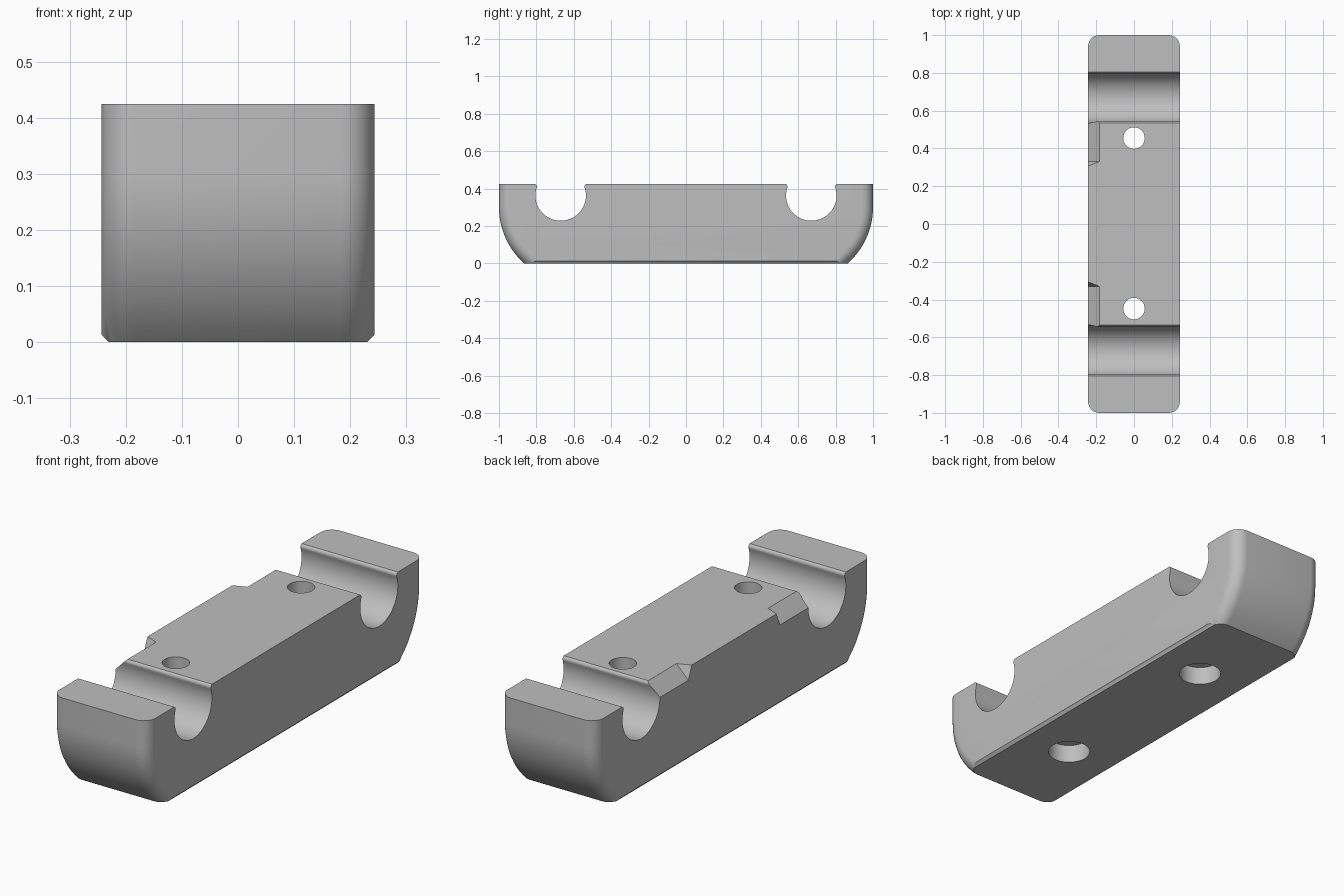
import bpy, bmesh
from math import sin, cos, pi, radians, sqrt
from mathutils import Vector

if "Cube" in bpy.data.objects:
    bpy.data.objects.remove(bpy.data.objects["Cube"])

HALF_W, HEIGHT = 0.243, 0.424
AXES = {"x": Vector((1, 0, 0)), "y": Vector((0, 1, 0))}

grey = bpy.data.materials.new("plain_grey")
grey.use_nodes = True
grey.diffuse_color = (0.52, 0.52, 0.52, 1)
grey.node_tree.nodes["Principled BSDF"].inputs["Base Color"].default_value = (0.52, 0.52, 0.52, 1)


def make_object(name, bm):
    bmesh.ops.recalc_face_normals(bm, faces=bm.faces)
    mesh = bpy.data.meshes.new(name)
    bm.to_mesh(mesh)
    bm.free()
    mesh.materials.append(grey)
    obj = bpy.data.objects.new(name, mesh)
    bpy.context.collection.objects.link(obj)
    return obj


def prism(points, axis, start, end):
    """Extrude a 2D profile (horizontal, z) along the x or y axis."""
    bm = bmesh.new()
    verts = [bm.verts.new((start, h, z) if axis == "x" else (h, start, z)) for h, z in points]
    face = bm.faces.new(verts)
    grown = bmesh.ops.extrude_face_region(bm, geom=[face])["geom"]
    moved = [g for g in grown if isinstance(g, bmesh.types.BMVert)]
    bmesh.ops.translate(bm, verts=moved, vec=AXES[axis] * (end - start))
    return bm


def cylinder(y, radius, low, high):
    bm = bmesh.new()
    bmesh.ops.create_cone(bm, cap_ends=True, segments=48, radius1=radius,
                          radius2=radius, depth=high - low)
    bmesh.ops.translate(bm, verts=bm.verts, vec=(0, y, (low + high) / 2))
    return bm


# Body: long block with ends that curve in towards the base
R, START = 0.40, 0.30
end_curve = []
for i in range(17):
    z = START * i / 16
    end_curve.append((1 - R + sqrt(R * R - (START - z) ** 2), z))
end_curve.append((1, HEIGHT))
profile = end_curve + [(-y, z) for y, z in reversed(end_curve)]
bm = prism(profile, "x", -HALF_W, HALF_W)

# Rounded side edges of both ends
bm.normal_update()
rims = [e for e in bm.edges
        if abs(e.verts[0].co.x - e.verts[1].co.x) < 1e-5
        and all(abs(v.co.y) > 0.8 for v in e.verts)
        and e.verts[0].co.y * e.verts[1].co.y > 0]
bmesh.ops.bevel(bm, geom=rims, offset=0.06, offset_type='OFFSET', segments=8,
                profile=0.5, affect='EDGES')
body = make_object("clamp_body", bm)

cutters = []

# Round cross slots with softened lips, and screw holes with counterbores
SLOT_R, SLOT_Z, LIP = 0.135, 0.363, radians(20)
right_half = []
for i in range(33):
    a = -pi / 2 + (pi / 2 + LIP) * i / 32
    right_half.append((SLOT_R * cos(a), SLOT_Z + SLOT_R * sin(a)))
lip_y, lip_z = right_half[-1]
right_half += [(lip_y + 0.001, lip_z + 0.006), (lip_y + 0.004, lip_z + 0.011),
               (lip_y + 0.009, HEIGHT), (lip_y + 0.009, HEIGHT + 0.1)]
slot = right_half + [(-y, z) for y, z in reversed(right_half[1:])]
for side, hole_y in ((1, 0.455), (-1, -0.448)):
    centred = [(y + side * 0.67, z) for y, z in slot]
    cutters.append(make_object("slot_cutter", prism(centred, "x", -0.4, 0.4)))
    cutters.append(make_object("hole_cutter", cylinder(hole_y, 0.057, -0.1, 0.6)))
    cutters.append(make_object("counterbore_cutter", cylinder(hole_y, 0.092, -0.1, 0.085)))

    # Sloped relief on the upper right-hand edge beside each slot
    edge = [(-HALF_W - 0.04, HEIGHT - 0.10), (-HALF_W + 0.10, HEIGHT + 0.04),
            (-HALF_W - 0.04, HEIGHT + 0.04)]
    bm = prism(edge, "y", side * 0.33, side * 0.62)
    for v in bm.verts:
        if abs(v.co.y) < 0.4:
            depth = (v.co.z - v.co.x) - (HEIGHT + HALF_W - 0.06)
            v.co.y -= side * 0.4 * depth
    cutters.append(make_object("relief_cutter", bm))

    # Small chamfer along each lower long edge
    x = side * HALF_W
    corner = [(x - side * 0.033, -0.02), (x + side * 0.02, -0.02), (x + side * 0.02, 0.033)]
    cutters.append(make_object("chamfer_cutter", prism(corner, "y", -1.1, 1.1)))

for cutter in cutters:
    mod = body.modifiers.new(cutter.name, 'BOOLEAN')
    mod.operation = 'DIFFERENCE'
    mod.solver = 'EXACT'
    mod.object = cutter
    cutter.hide_render = True

# Bake the cuts, then remove the helpers
bpy.context.view_layer.objects.active = body
body.select_set(True)
for mod in list(body.modifiers):
    bpy.ops.object.modifier_apply(modifier=mod.name)
for cutter in cutters:
    bpy.data.objects.remove(cutter)

bpy.ops.object.select_all(action='DESELECT')
body.select_set(True)
bpy.ops.object.shade_smooth_by_angle(angle=radians(30))
